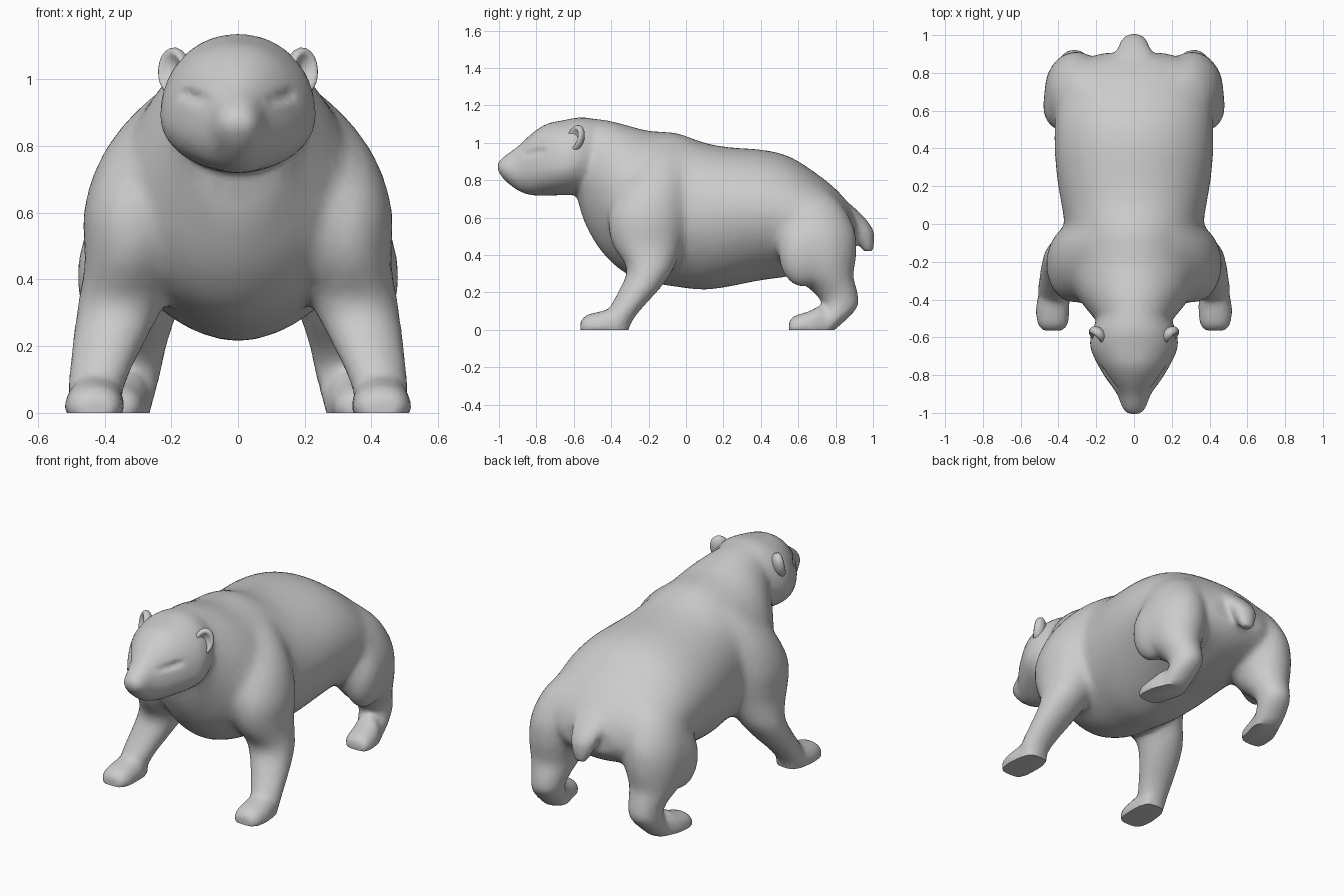
import bpy, bmesh, math
from mathutils import Vector, Matrix

if "Cube" in bpy.data.objects:
    bpy.data.objects.remove(bpy.data.objects["Cube"])

SEG = 40
bm = bmesh.new()


def spow(v, e):
    return math.copysign(abs(v) ** e, v)


def skin(rings, steps=3):
    # closed tube through a list of point rings, rounded between them
    rings = [[Vector(p) for p in r] for r in rings]
    fine = []
    for i in range(len(rings) - 1):
        quad = [rings[max(i - 1, 0)], rings[i], rings[i + 1], rings[min(i + 2, len(rings) - 1)]]
        for k in range(steps):
            t = k / steps
            fine.append([b + (c - a) * .5 * t + (a - b * 2.5 + c * 2 - d * .5) * t * t
                         + ((b - c) * 1.5 + (d - a) * .5) * t ** 3 for a, b, c, d in zip(*quad)])
    fine.append(rings[-1])
    loops = [[bm.verts.new(p) for p in r] for r in fine]
    faces = [bm.faces.new(loops[0]), bm.faces.new(loops[-1][::-1])]
    for a, b in zip(loops, loops[1:]):
        for i in range(SEG):
            j = (i + 1) % SEG
            faces.append(bm.faces.new((a[j], a[i], b[i], b[j])))
    bmesh.ops.recalc_face_normals(bm, faces=faces)


def loft_y(stations, side=1, n=2.0, n_low=None):
    # egg-shaped sections: (y, top, bottom, half width, height of widest point, centre x)
    rings = []
    for y, zt, zb, w, zm, cx in stations:
        ring = []
        for k in range(SEG):
            a = 2 * math.pi * k / SEG
            e = 2 / (n if a < math.pi else n_low or n)
            s = spow(math.sin(a), e)
            z = zm + s * ((zt - zm) if s > 0 else (zm - zb))
            ring.append((side * (cx + w * spow(math.cos(a), e)), y, z))
        rings.append(ring)
    skin(rings)


def loft_z(stations, side=1):
    # level elliptical sections: (x, y, z, x radius, y radius)
    skin([[(side * (x + rx * math.cos(2 * math.pi * k / SEG)),
            y + ry * math.sin(2 * math.pi * k / SEG), z) for k in range(SEG)]
          for x, y, z, rx, ry in stations])


def blob(loc, radii):
    bmesh.ops.create_uvsphere(bm, u_segments=20, v_segments=12, radius=1,
                              matrix=Matrix.Translation(loc) @ Matrix.Diagonal((*radii, 1)))


# torso and neck
loft_y([(y, t, b, w, m, 0) for y, t, b, w, m in (
    (-.60, 1.10, .78, .14, .93), (-.555, 1.13, .61, .18, .90), (-.50, 1.13, .49, .21, .82),
    (-.43, 1.125, .39, .27, .74), (-.33, 1.10, .305, .33, .68), (-.20, 1.065, .255, .36, .63),
    (-.05, 1.055, .23, .36, .62), (.10, 1.00, .215, .385, .62), (.25, .975, .235, .41, .63),
    (.40, .965, .265, .422, .63), (.55, .93, .285, .42, .61), (.70, .835, .325, .40, .57),
    (.80, .755, .36, .36, .54), (.865, .68, .40, .29, .53), (.905, .60, .45, .16, .52))],
    n=2.0, n_low=1.85)

# head with snout
loft_y([(y, t, b, w, m, 0) for y, t, b, w, m in (
    (-1.007, .895, .85, .034, .87), (-.97, .93, .80, .063, .86), (-.90, .98, .745, .09, .85),
    (-.83, 1.045, .72, .14, .86), (-.75, 1.10, .718, .19, .87), (-.66, 1.12, .72, .23, .88),
    (-.58, 1.135, .725, .228, .90), (-.50, 1.13, .76, .19, .92), (-.44, 1.10, .82, .12, .95))],
    n=2.1, n_low=1.95)

# nose pad
blob((0, -.97, .885), (.042, .038, .028))

# tail
loft_z([(0, .82, .68, .12, .05), (0, .885, .60, .10, .07), (0, .94, .53, .078, .063),
        (0, .96, .475, .06, .047), (0, .975, .42, .035, .028)])

for s in (1, -1):
    # shoulder and front leg
    loft_z([(.19, -.10, .965, .05, .08), (.25, -.14, .87, .09, .13), (.29, -.18, .75, .13, .18),
            (.31, -.21, .60, .155, .21), (.325, -.21, .45, .135, .185), (.35, -.19, .33, .132, .128),
            (.385, -.247, .22, .109, .106), (.415, -.32, .12, .09, .088),
            (.428, -.36, .05, .08, .075), (.428, -.385, -.03, .07, .065)], s)
    # front paw
    loft_y([(-.565, .045, -.02, .05, .015, .43), (-.53, .08, -.03, .08, .015, .43),
            (-.45, .10, -.03, .089, .015, .43), (-.37, .12, -.03, .08, .015, .425),
            (-.31, .08, -.03, .055, .02, .42)], s, 2.2)
    # haunch and hind leg, with the knee set forward
    loft_z([(.19, .60, .80, .05, .08), (.255, .65, .69, .13, .17), (.295, .69, .54, .165, .21),
            (.31, .71, .40, .165, .20), (.32, .735, .29, .135, .16), (.315, .80, .20, .10, .117),
            (.318, .825, .13, .088, .095), (.33, .78, .06, .083, .083), (.34, .70, -.03, .07, .06)], s)
    blob((s * .385, .625, .41), (.10, .135, .18))
    # hind paw
    loft_y([(.55, .045, -.02, .05, .015, .375), (.58, .075, -.03, .077, .015, .37),
            (.66, .10, -.03, .085, .015, .36), (.72, .13, -.03, .08, .015, .345),
            (.77, .10, -.02, .06, .04, .335)], s, 2.2)

me = bpy.data.meshes.new("bear_body")
bm.to_mesh(me)
bm.free()
body = bpy.data.objects.new("bear_body", me)
bpy.context.collection.objects.link(body)
bpy.context.view_layer.objects.active = body
body.select_set(True)


def apply(kind, **props):
    m = body.modifiers.new(kind, kind)
    for k, v in props.items():
        setattr(m, k, v)
    bpy.ops.object.modifier_apply(modifier=m.name)


# fuse the parts into one skin, melting the trunk joins more than head and paws
apply('REMESH', mode='VOXEL', voxel_size=.014)
group = body.vertex_groups.new(name="trunk")
for v in body.data.vertices:
    x, y, z = v.co
    if z > .22 and -.53 < y < .9:
        group.add([v.index], min(1, (z - .22) / .15, (y + .53) / .1, (.9 - y) / .05), 'REPLACE')
apply('SMOOTH', factor=.6, iterations=40, vertex_group="trunk")
apply('SMOOTH', factor=.5, iterations=6)

# eye creases under the brow
for v in body.data.vertices:
    if v.co.y < -.7:
        a, b = Vector((.095, -.84, .938)), Vector((.165, -.785, .955))
        p = Vector((abs(v.co.x), v.co.y, v.co.z))
        t = max(0, min(1, (p - a).dot(b - a) / (b - a).length_squared))
        d = p - a.lerp(b, t)
        v.co -= v.normal * .016 * math.exp(-(d.z / .014) ** 2 - (d.xy.length / .03) ** 2)

# flat soles
cut = bmesh.new()
cut.from_mesh(body.data)
bmesh.ops.bisect_plane(cut, geom=cut.verts[:] + cut.edges[:] + cut.faces[:],
                       plane_co=(0, 0, 0), plane_no=(0, 0, 1), clear_inner=True)
bmesh.ops.holes_fill(cut, edges=[e for e in cut.edges if e.is_boundary], sides=0)
cut.to_mesh(body.data)
cut.free()
apply('DECIMATE', ratio=.2)
bpy.ops.object.shade_smooth_by_angle(angle=math.radians(50))

# cupped ears
for s, label in ((1, "ear_left"), (-1, "ear_right")):
    eb = bmesh.new()
    bmesh.ops.create_uvsphere(eb, u_segments=20, v_segments=14, radius=1,
                              matrix=Matrix.Rotation(math.pi / 2, 4, 'X'))
    for v in eb.verts:
        r2 = v.co.x ** 2 + v.co.z ** 2
        if v.co.y < 0:
            v.co.y += 1.2 * max(0, 1 - r2 / .65)
    place = (Matrix.Translation((s * .19, -.592, 1.02)) @ Matrix.Rotation(s * .65, 4, 'Z')
             @ Matrix.Rotation(s * .3, 4, 'Y') @ Matrix.Rotation(-.2, 4, 'X')
             @ Matrix.Diagonal((.055, .04, .078, 1)))
    bmesh.ops.transform(eb, matrix=place, verts=eb.verts)
    mesh = bpy.data.meshes.new(label)
    eb.to_mesh(mesh)
    eb.free()
    ear = bpy.data.objects.new(label, mesh)
    bpy.context.collection.objects.link(ear)
    for p in mesh.polygons:
        p.use_smooth = True
